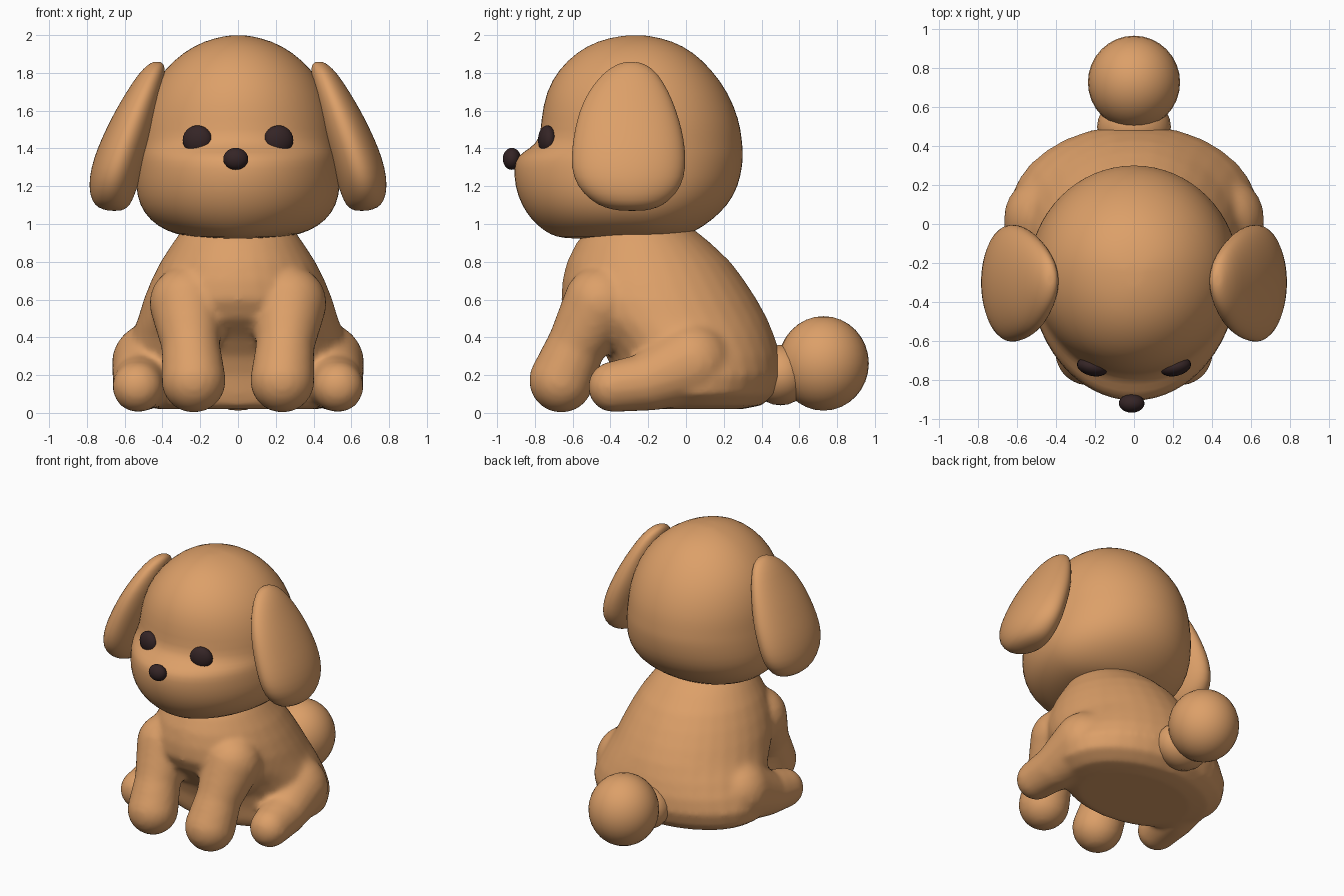
import bpy, bmesh
from math import sin, cos, pi
from mathutils import Vector, Matrix

if "Cube" in bpy.data.objects:
    bpy.data.objects.remove(bpy.data.objects["Cube"], do_unlink=True)


def make_material(name, colour):
    mat = bpy.data.materials.new(name)
    mat.use_nodes = True
    mat.diffuse_color = (*colour, 1)
    mat.node_tree.nodes["Principled BSDF"].inputs["Base Color"].default_value = (*colour, 1)
    return mat


TAN = make_material("tan plush", (0.72, 0.35, 0.14))
DARK = make_material("dark brown", (0.035, 0.018, 0.019))


def finish(name, bm, mat):
    """Turn a bmesh into a smooth-shaded object of one colour."""
    bmesh.ops.recalc_face_normals(bm, faces=bm.faces)
    for face in bm.faces:
        face.smooth = True
    mesh = bpy.data.meshes.new(name)
    bm.to_mesh(mesh)
    bm.free()
    mesh.materials.append(mat)
    obj = bpy.data.objects.new(name, mesh)
    bpy.context.collection.objects.link(obj)
    return obj


def loft(bm, rings, centre_y=None, side=1, sides=32):
    """Stack oval rings given as (z, inner x, outer x, front y, back y)."""
    loops = []
    for z, x0, x1, front, back in rings:
        cx, rx = (x0 + x1) / 2, (x1 - x0) / 2
        cy = (front + back) / 2 if centre_y is None else centre_y
        loop = []
        for i in range(sides):
            a = 2 * pi * i / sides
            reach = back - cy if sin(a) > 0 else cy - front
            loop.append(bm.verts.new((side * (cx + rx * cos(a)), cy + reach * sin(a), z)))
        loops.append(loop)
    for low, high in zip(loops, loops[1:]):
        for i in range(sides):
            j = (i + 1) % sides
            bm.faces.new((low[i], low[j], high[j], high[i]))
    # close both ends with a fan to a pole
    for loop in (loops[0], loops[-1]):
        pole = bm.verts.new(sum((v.co for v in loop), Vector()) / sides)
        for i in range(sides):
            bm.faces.new((loop[i], loop[(i + 1) % sides], pole))


def ball(bm, centre, size, detail=24):
    matrix = Matrix.Translation(centre) @ Matrix.Diagonal((*size, 1))
    bmesh.ops.create_uvsphere(bm, u_segments=detail, v_segments=detail // 2,
                              radius=1, matrix=matrix)


def limb(bm, side, joints, steps=7):
    """Overlapping balls along a path of (x, y, z, radius) joints."""
    for a, b in zip(joints, joints[1:]):
        for k in range(steps + 1):
            x, y, z, r = Vector(a).lerp(Vector(b), k / steps)
            ball(bm, (side * x, y, z), (r, r, r))


def subdivide(obj):
    mod = obj.modifiers.new("Subdivision", 'SUBSURF')
    mod.levels = mod.render_levels = 1


def symmetric(rows):
    return [(z, -w, w, front, back) for z, w, front, back in rows]


# Head with muzzle: height, half width, front, back
bm = bmesh.new()
loft(bm, symmetric([
    (.922, .12, -.62, -.12), (.932, .27, -.69, -.03), (.96, .38, -.75, .05),
    (1.02, .47, -.82, .14), (1.1, .525, -.875, .225), (1.2, .545, -.91, .28),
    (1.3, .54, -.915, .3), (1.36, .535, -.9, .305), (1.4, .53, -.83, .303),
    (1.45, .525, -.775, .298), (1.55, .515, -.77, .285), (1.7, .47, -.745, .225),
    (1.82, .39, -.675, .135), (1.91, .29, -.58, .04), (1.97, .18, -.47, -.07),
    (1.998, .06, -.34, -.2)]), centre_y=-.24)
subdivide(finish("head", bm, TAN))

# Ears and eyes on both sides
for side, label in ((1, "left"), (-1, "right")):
    bm = bmesh.new()
    loft(bm, [
        (1.07, .62, .69, -.35, -.22), (1.085, .585, .74, -.43, -.15),
        (1.12, .56, .775, -.5, -.09), (1.2, .53, .792, -.58, -.02),
        (1.3, .5, .778, -.61, 0), (1.4, .47, .745, -.605, -.003),
        (1.5, .44, .7, -.59, -.02), (1.6, .42, .65, -.565, -.05),
        (1.7, .4, .59, -.52, -.09), (1.8, .385, .525, -.44, -.15),
        (1.845, .39, .475, -.37, -.21), (1.858, .41, .45, -.32, -.26)], side=side)
    subdivide(finish(label + "_ear", bm, TAN))

    bm = bmesh.new()
    ball(bm, (side * .215, -.735, 1.445), (.08, .046, .077))
    bmesh.ops.rotate(bm, verts=bm.verts, cent=(side * .215, -.735, 1.445),
                     matrix=Matrix.Rotation(side * .25, 3, 'Z'))
    finish(label + "_eye", bm, DARK)

# Nose
bm = bmesh.new()
ball(bm, (-.012, -.922, 1.345), (.066, .048, .058))
finish("nose", bm, DARK)

# Body, front legs and haunches fused into one soft skin
bm = bmesh.new()
loft(bm, symmetric([
    (.02, .42, -.3, .3), (.04, .54, -.34, .4), (.1, .625, -.36, .475),
    (.2, .64, -.38, .51), (.3, .61, -.42, .5), (.4, .57, -.5, .47),
    (.5, .53, -.61, .43), (.6, .5, -.66, .375), (.7, .46, -.655, .31),
    (.8, .41, -.63, .235), (.9, .345, -.58, .13), (1.02, .26, -.48, -.02)]))
for side in (1, -1):
    limb(bm, side, [(.235, -.66, .172, .172), (.25, -.58, .36, .155),
                    (.27, -.45, .58, .2)])
    limb(bm, side, [(.53, -.385, .138, .135), (.51, -.2, .165, .155),
                    (.45, .03, .26, .22)])
body = finish("body_and_legs", bm, TAN)
remesh = body.modifiers.new("Fuse", 'REMESH')
remesh.mode = 'VOXEL'
remesh.voxel_size = .02
remesh.use_smooth_shade = True
smooth = body.modifiers.new("Soften", 'SMOOTH')
smooth.factor = .5
smooth.iterations = 8

# Round tail with a short root
bm = bmesh.new()
ball(bm, (0, .728, .262), (.237, .24, .25), 32)
finish("tail", bm, TAN)
bm = bmesh.new()
ball(bm, (0, .5, .2), (.19, .16, .16))
finish("tail_root", bm, TAN)
